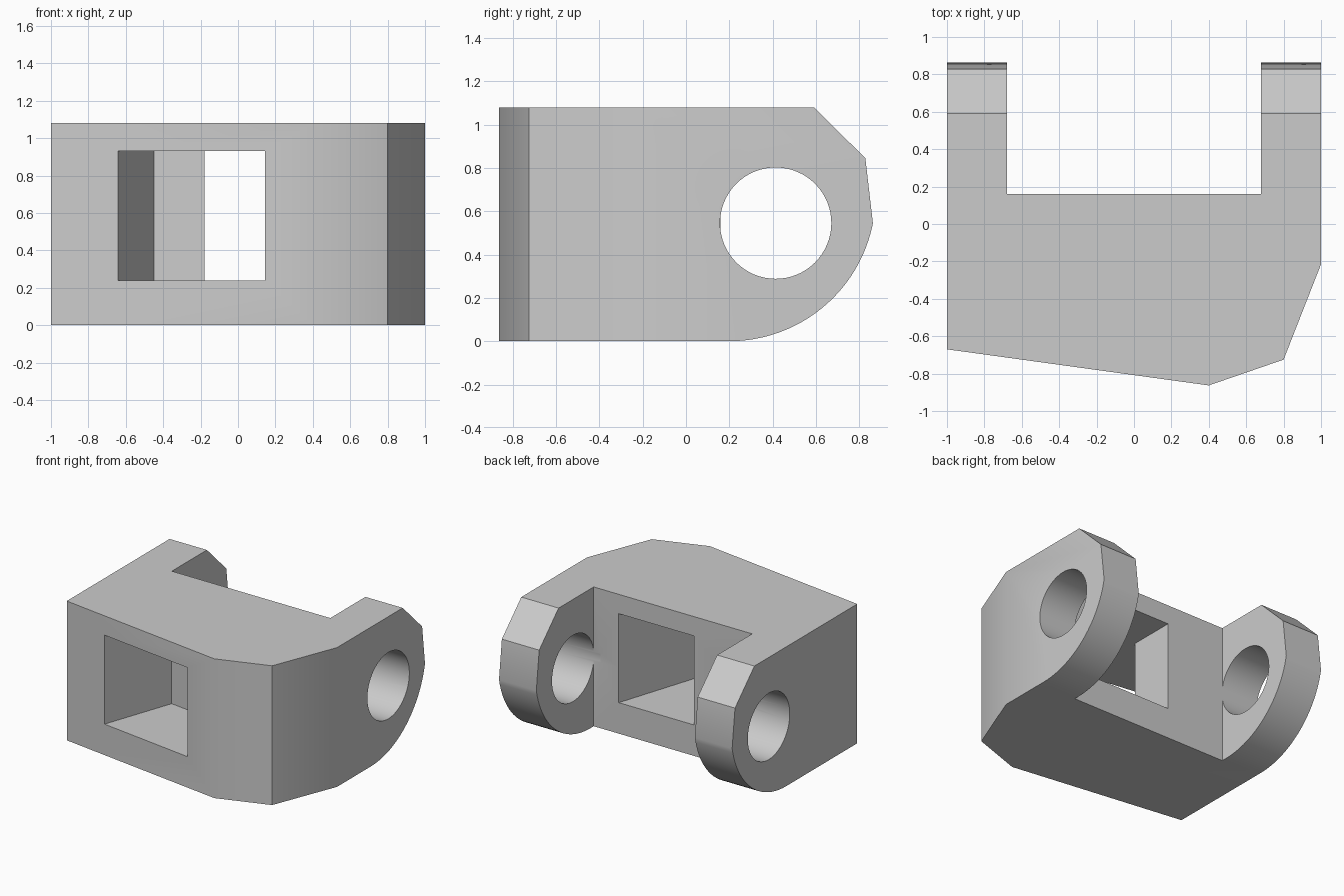
import bpy, bmesh, math
from mathutils import Vector

if "Cube" in bpy.data.objects:
    bpy.data.objects.remove(bpy.data.objects["Cube"])


def prism(name, points, to_3d, low, high):
    """Extrude a 2D outline between two depths; to_3d places (u, v, depth)."""
    bm = bmesh.new()
    face = bm.faces.new([bm.verts.new(to_3d(u, v, low)) for u, v in points])
    ext = bmesh.ops.extrude_face_region(bm, geom=[face])
    moved = [g for g in ext["geom"] if isinstance(g, bmesh.types.BMVert)]
    offset = Vector(to_3d(0, 0, high)) - Vector(to_3d(0, 0, low))
    bmesh.ops.translate(bm, verts=moved, vec=offset)
    bmesh.ops.recalc_face_normals(bm, faces=bm.faces)
    mesh = bpy.data.meshes.new(name)
    bm.to_mesh(mesh)
    bm.free()
    obj = bpy.data.objects.new(name, mesh)
    bpy.context.collection.objects.link(obj)
    return obj


def combine(target, tool, operation):
    """Apply a boolean and discard the tool."""
    mod = target.modifiers.new("cut", "BOOLEAN")
    mod.operation = operation
    mod.solver = "EXACT"
    mod.object = tool
    bpy.context.view_layer.objects.active = target
    bpy.ops.object.modifier_apply(modifier=mod.name)
    bpy.data.objects.remove(tool, do_unlink=True)


def plan(u, v, d):
    return (u, v, d)


def side(u, v, d):
    return (d, u, v)


# Plan outline: angled front, clipped right corner, two lugs at the back
bracket = prism("bracket", [
    (-1, -0.67), (0.4, -0.863), (0.8, -0.725), (1, -0.215), (1, 1.2),
    (0.68, 1.2), (0.68, 0.16), (-0.68, 0.16), (-0.68, 1.2), (-1, 1.2),
], plan, -0.3, 1.4)

# Side outline: rounded underside and chamfered top of the lugs
radius, steps = 0.676, 24
end = math.asin(0.663 / radius)
arc = [(0.2 + radius * math.sin(end * i / steps),
        radius - radius * math.cos(end * i / steps)) for i in range(steps + 1)]
outline = prism("side_outline", [(-1.2, 0)] + arc
                + [(0.828, 0.845), (0.59, 1.08), (-1.2, 1.08)], side, -1.3, 1.3)
combine(bracket, outline, "INTERSECT")

# Pin holes through both lugs
ring = [(0.414 + 0.257 * math.cos(math.tau * i / 64),
         0.545 + 0.257 * math.sin(math.tau * i / 64)) for i in range(64)]
for x in (-0.84, 0.84):
    combine(bracket, prism("pin_hole", ring, side, x - 0.22, x + 0.22), "DIFFERENCE")

# Slanted window with a step on its left wall
window = prism("window", [
    (-0.71, -0.916), (-0.45, -0.17), (-0.18, -0.205), (-0.18, 0.3),
    (0.51, 0.3), (0.465, 0.16), (0.145, -0.828), (0.116, -0.916),
], plan, 0.24, 0.93)
combine(bracket, window, "DIFFERENCE")

# Single grey finish
grey = bpy.data.materials.new("grey")
grey.diffuse_color = (0.6, 0.6, 0.6, 1)
grey.use_nodes = True
grey.node_tree.nodes["Principled BSDF"].inputs["Base Color"].default_value = grey.diffuse_color
bracket.data.materials.clear()
bracket.data.materials.append(grey)
for poly in bracket.data.polygons:
    poly.material_index = 0

bpy.ops.object.select_all(action="DESELECT")
bracket.select_set(True)
bpy.context.view_layer.objects.active = bracket
bpy.ops.object.shade_smooth_by_angle(angle=math.radians(30))
